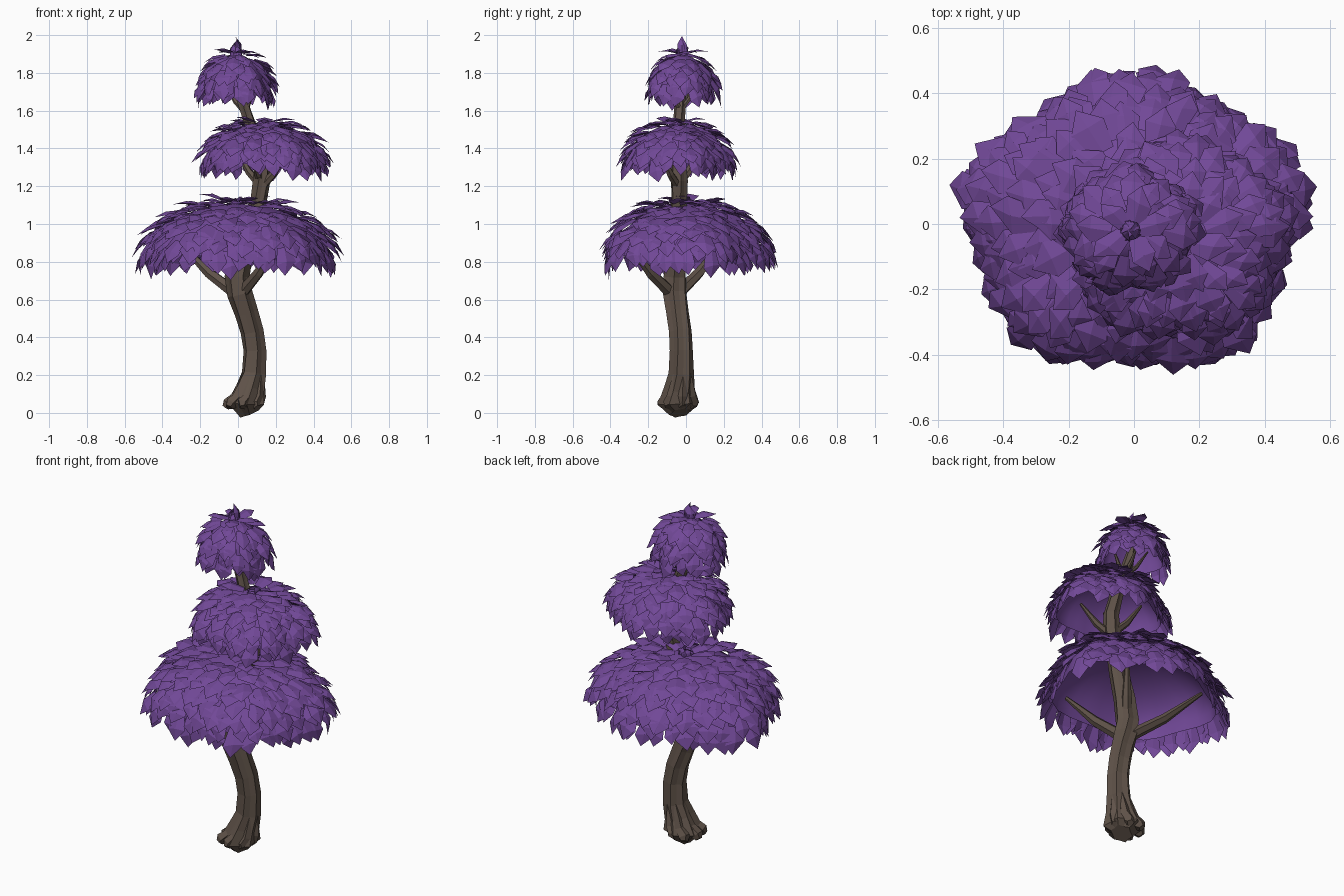
import bpy, bmesh, random
from math import sin, cos, pi, radians
from mathutils import Vector

if "Cube" in bpy.data.objects:
    bpy.data.objects.remove(bpy.data.objects["Cube"])

random.seed(7)
UP = Vector((0, 0, 1))


def material(name, color):
    m = bpy.data.materials.new(name)
    m.diffuse_color = (*color, 1)
    m.use_nodes = True
    m.node_tree.nodes["Principled BSDF"].inputs["Base Color"].default_value = m.diffuse_color
    return m


BARK = material("bark", (0.115, 0.085, 0.066))
LEAF = material("leaf", (0.165, 0.065, 0.31))


def finish(bm, name, mat):
    me = bpy.data.meshes.new(name)
    bm.to_mesh(me)
    bm.free()
    ob = bpy.data.objects.new(name, me)
    me.materials.append(mat)
    bpy.context.collection.objects.link(ob)
    return ob


def tube(bm, path, sides, ridge=0.0, twist=0.0):
    """Faceted tube through (x, y, z, radius) points, with alternating bark ridges."""
    pts = [Vector(p[:3]) for p in path]
    rings = []
    for i, c in enumerate(pts):
        t = pts[min(i + 1, len(pts) - 1)] - pts[max(i - 1, 0)]
        q = UP.rotation_difference(t.normalized())
        ring = []
        for k in range(sides):
            a = 2 * pi * k / sides + twist * i
            r = path[i][3] * (1 + (ridge if k % 2 else -ridge))
            ring.append(bm.verts.new(c + q @ Vector((r * cos(a), r * sin(a), 0))))
        rings.append(ring)
    for a, b in zip(rings, rings[1:]):
        for k in range(sides):
            j = (k + 1) % sides
            bm.faces.new((a[k], a[j], b[j], b[k]))
    bm.faces.new(rings[0][::-1])
    bm.faces.new(rings[-1])


# Trunk winding up through all three tiers
bm = bmesh.new()
tube(bm, [(0.06, -0.03, 0.0, 0.055), (0.04, -0.04, 0.05, 0.10), (0.065, -0.035, 0.13, 0.075),
          (0.085, -0.025, 0.21, 0.062), (0.09, -0.025, 0.33, 0.057), (0.075, -0.03, 0.43, 0.057),
          (0.045, -0.045, 0.53, 0.058), (0.01, -0.06, 0.63, 0.062), (-0.005, -0.06, 0.72, 0.06),
          (0.02, -0.055, 0.85, 0.055), (0.07, -0.045, 1.0, 0.048), (0.11, -0.035, 1.13, 0.04),
          (0.125, -0.035, 1.23, 0.043), (0.125, -0.04, 1.32, 0.038), (0.09, -0.04, 1.45, 0.033),
          (0.05, -0.035, 1.57, 0.028), (0.02, -0.03, 1.66, 0.028), (-0.01, -0.02, 1.80, 0.015)],
     12, 0.1, 0.06)
finish(bm, "trunk", BARK)

# Root wedges flaring around the foot
bm = bmesh.new()
for k in range(7):
    a = 2 * pi * k / 7 + 0.25
    d = Vector((cos(a), sin(a), 0))
    foot, mid = Vector((0.025, -0.04, 0.03)), Vector((0.055, -0.035, 0.09))
    top = Vector((0.085, -0.025, 0.23))
    path = [(foot + d * 0.095, 0.02), (foot + d * 0.08 + UP * 0.02, 0.036),
            (mid + d * 0.065, 0.03), (top + d * 0.045, 0.008)]
    tube(bm, [(*p, r) for p, r in path], 5)
finish(bm, "roots", BARK)

# Branches reaching into each tier: start, tip, thickness
bm = bmesh.new()
for s, e, r in [
        ((0.01, -0.05, 0.62), (-0.31, 0.19, 0.90), 0.034),
        ((0.01, -0.06, 0.62), (0.21, -0.31, 0.90), 0.034),
        ((0.0, -0.06, 0.70), (-0.06, -0.12, 1.02), 0.04),
        ((0.0, -0.06, 0.70), (0.08, 0.04, 1.02), 0.036),
        ((0.12, -0.035, 1.19), (0.26, -0.13, 1.38), 0.024),
        ((0.12, -0.035, 1.21), (0.00, 0.06, 1.38), 0.024),
        ((0.12, -0.035, 1.22), (0.08, -0.15, 1.40), 0.022),
        ((0.04, -0.03, 1.59), (-0.07, 0.03, 1.75), 0.015),
        ((0.04, -0.03, 1.59), (0.08, -0.07, 1.75), 0.015),
        ((0.04, -0.03, 1.60), (0.02, 0.06, 1.76), 0.014)]:
    s, e = Vector(s), Vector(e)
    m = s.lerp(e, 0.5) - UP * 0.02
    tube(bm, [(*s, r), (*m, r * 0.8), (*e, r * 0.3)], 6, 0.08)
finish(bm, "branches", BARK)


def dome_point(tier, phi, a, scale=1.0):
    """Point on a tier's rounded pentagonal dome, phi measured from its top."""
    (cx, cy, cz), rx, ry, h = tier
    f = sin(phi) * scale * (1 + 0.06 * sin(phi) * cos(5 * (a - pi / 2)))
    return Vector((cx + rx * f * cos(a), cy + ry * f * sin(a), cz + h * scale * cos(phi)))


def add_leaf(bm, root, along, normal, length, width):
    """Pointed five-sided leaf, folded on its midrib and drooping at the tip."""
    side = along.cross(normal).normalized()
    P = lambda u, v, w: bm.verts.new(root + side * u * width + along * v * length + normal * w * length)
    k = random.uniform(-0.12, 0.12)
    r0, r1, r2 = P(0, 0, 0.03), P(0, 0.55, 0.10), P(k, 1, -0.05)
    for s in (-1, 1):
        a, b = P(s * 0.32, 0, -0.02), P(s * 0.5, 0.58 + s * k, 0.02)
        for f in ((r0, a, b, r1), (r1, b, r2)):
            bm.faces.new(f if s < 0 else f[::-1])


def canopy(name, tier, rows, length, width, top_lift):
    # Inner open shell
    bm = bmesh.new()
    n, steps = 30, 8
    apex = bm.verts.new(dome_point(tier, 0, 0, 0.97))
    rings = [[bm.verts.new(dome_point(tier, radians(92) * i / steps, 2 * pi * k / n, 0.97))
              for k in range(n)] for i in range(1, steps + 1)]
    for k in range(n):
        j = (k + 1) % n
        bm.faces.new((apex, rings[0][k], rings[0][j]))
        for a, b in zip(rings, rings[1:]):
            bm.faces.new((a[k], b[k], b[j], a[j]))
    for f in bm.faces:
        f.smooth = True
    finish(bm, name + "_shell", LEAF)

    # Shingled rows of leaves
    bm = bmesh.new()
    for i in range(rows):
        base = radians(8 + 74 * i / (rows - 1))
        count = max(5, round(2 * pi * tier[1] * sin(base) / (width * 0.66)))
        for k in range(count):
            a = 2 * pi * (k + 0.5 * (i % 2) + random.uniform(-0.25, 0.25)) / count
            phi = base + radians(random.uniform(-5, 5))
            p = dome_point(tier, phi, a)
            down = (dome_point(tier, phi + 0.05, a) - p).normalized()
            across = dome_point(tier, phi, a + 0.05) - p
            out = down.cross(across).normalized()
            along = (down + out * random.uniform(0.08, 0.42)
                     + across.normalized() * random.uniform(-0.3, 0.3)).normalized()
            normal = (out - along * out.dot(along)).normalized()
            s = random.uniform(0.85, 1.12)
            add_leaf(bm, p + out * 0.008, along, normal, length * s, width * s)
    # Upright tuft at the top
    for k in range(5):
        a = 2 * pi * k / 5
        d = Vector((cos(a), sin(a), 0))
        p = dome_point(tier, 0, 0) - UP * 0.02 + d * 0.03
        along = (UP - d * 0.25).normalized()
        normal = (d + UP * 0.25).normalized()
        add_leaf(bm, p, along, normal, top_lift * (1 - 0.12 * k), width * 0.7)
    finish(bm, name + "_leaves", LEAF)


canopy("lower_canopy", ((0.0, 0.0, 0.84), 0.465, 0.395, 0.275), 9, 0.145, 0.105, 0.06)
canopy("middle_canopy", ((0.135, -0.05, 1.325), 0.295, 0.255, 0.21), 8, 0.12, 0.085, 0.05)
canopy("upper_canopy", ((-0.01, -0.02, 1.70), 0.165, 0.15, 0.20), 7, 0.11, 0.075, 0.12)
